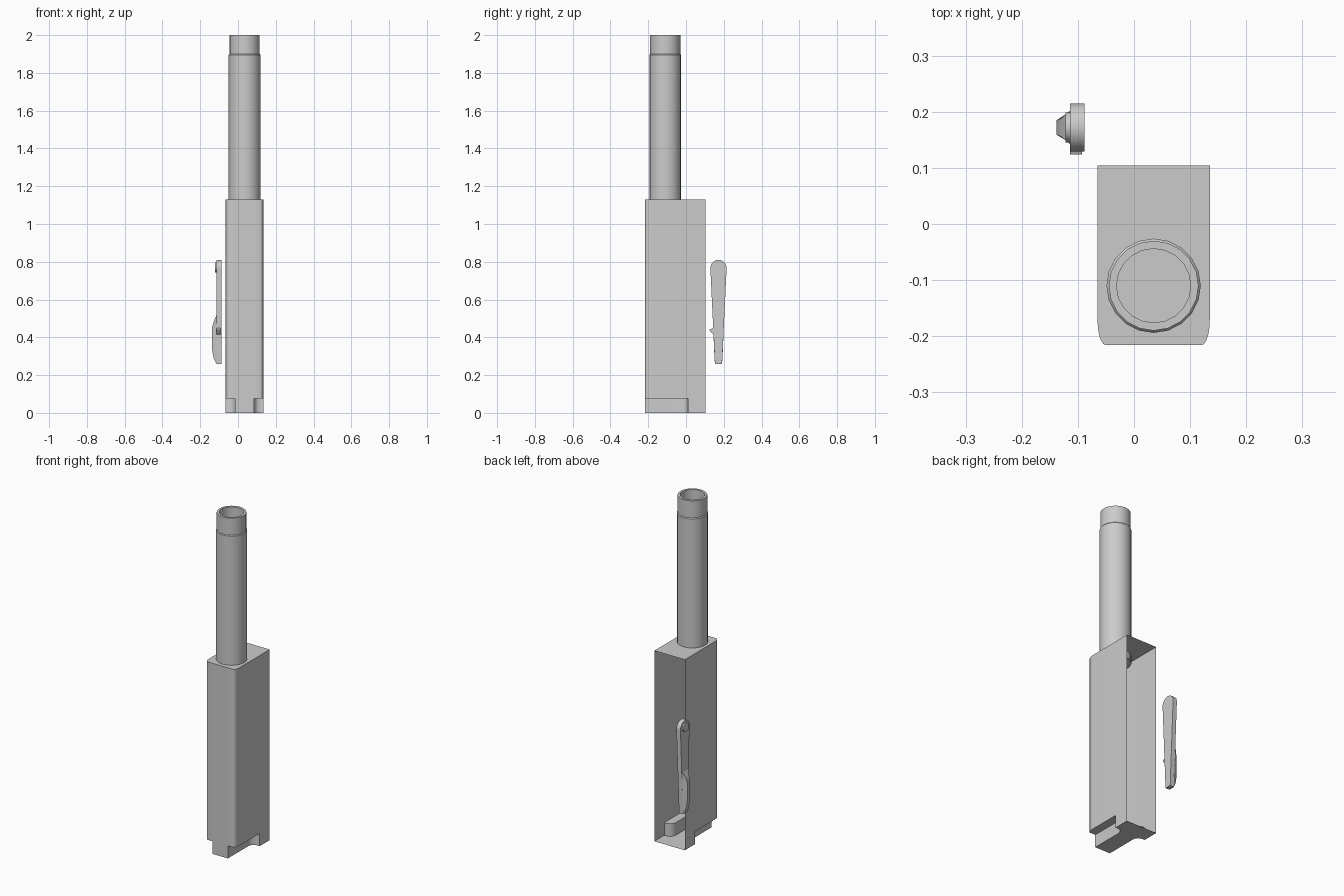
import bpy, bmesh, math

if "Cube" in bpy.data.objects:
    bpy.data.objects.remove(bpy.data.objects["Cube"])

CX = 0.035          # centre line of housing and tube in x


def finish(name, bm, angle=35):
    bmesh.ops.remove_doubles(bm, verts=bm.verts, dist=1e-5)
    bmesh.ops.recalc_face_normals(bm, faces=bm.faces)
    me = bpy.data.meshes.new(name)
    bm.to_mesh(me)
    bm.free()
    ob = bpy.data.objects.new(name, me)
    bpy.context.collection.objects.link(ob)
    bpy.context.view_layer.objects.active = ob
    ob.select_set(True)
    bpy.ops.object.shade_smooth_by_angle(angle=math.radians(angle))
    ob.select_set(False)
    return ob


def face(bm, pts):
    return bm.faces.new([bm.verts.new(p) for p in pts])


def walls(bm, line, z0, z1):
    for (x0, y0), (x1, y1) in zip(line, line[1:]):
        face(bm, [(x0, y0, z0), (x1, y1, z0), (x1, y1, z1), (x0, y0, z1)])


def arc(cx, cy, rx, ry, a0, a1, n):
    angs = [math.radians(a0 + (a1 - a0) * i / n) for i in range(n + 1)]
    return [(cx + rx * math.cos(a), cy + ry * math.sin(a)) for a in angs]


def mirrored(half):
    """Close a right-hand half outline with its mirror, about the centre line."""
    return [(CX + x, y) for x, y in half] + [(CX - x, y) for x, y in reversed(half)]


# Housing: thin shell, open at the back, with notched lower front corners
BACK, FRONT, STEP, TOP = 0.104, -0.216, 0.075, 1.13
side = [(0.1, 0.01)] + arc(0.085, -0.172, 0.015, 0.044, 0, -90, 5) + [(0.05, FRONT)]
notch = [(0.1, 0.01)] + arc(0.085, -0.025, 0.035, 0.035, 90, 180, 5) + [(0.05, FRONT)]
upper = mirrored([(0.1, BACK)] + side)
lower = mirrored([(0.1, BACK)] + notch)
bm = bmesh.new()
walls(bm, upper, STEP, TOP)
walls(bm, lower, 0, STEP)
face(bm, [(x, y, TOP) for x, y in upper])
face(bm, [(x, y, 0) for x, y in lower])
for s in (1, -1):
    face(bm, [(CX + s * x, y, STEP) for x, y in side + notch[-2:0:-1]])
finish("housing", bm)

# Tube: stepped outside, hollow at the top
profile = [(0, 1.09), (0.084, 1.09), (0.084, 1.895), (0.08, 1.9), (0.08, 2.0),
           (0.066, 2.0), (0.066, 1.8), (0, 1.8)]
N = 20
bm = bmesh.new()
for (r0, z0), (r1, z1) in zip(profile, profile[1:]):
    for i in range(N):
        pts = []
        for r, z, k in ((r0, z0, i), (r0, z0, i + 1), (r1, z1, i + 1), (r1, z1, i)):
            a = 2 * math.pi * k / N
            p = (CX + r * math.cos(a), -0.11 + r * math.sin(a), z)
            if p not in pts:
                pts.append(p)
        face(bm, pts)
finish("tube", bm)


def prism(name, outline, x0, x1):
    """Extrude a (y, z) outline along x."""
    bm = bmesh.new()
    face(bm, [(x0, y, z) for y, z in outline])
    face(bm, [(x1, y, z) for y, z in outline])
    for (y0, z0), (y1, z1) in zip(outline, outline[1:] + outline[:1]):
        face(bm, [(x0, y0, z0), (x0, y1, z1), (x1, y1, z1), (x1, y0, z0)])
    return finish(name, bm)


# Lever: tapered plate with a round head, pivot boss and small side catch
LY = 0.172
plate = arc(LY, 0.767, 0.043, 0.043, -5, 185, 12) + [(LY - 0.019, 0.26), (LY + 0.019, 0.26)]
prism("lever_plate", plate, -0.088, -0.114)
prism("lever_pivot", arc(LY, 0.77, 0.027, 0.027, 0, 345, 23), -0.112, -0.122)
prism("lever_catch", [(0.15, 0.452), (0.124, 0.44), (0.129, 0.43), (0.15, 0.412)],
      -0.093, -0.114)

# Lever grip: chamfered ridge, stations are (z, base half width, crest half width, crest x)
stations = [(0.26, 0.019, 0.017, -0.115), (0.29, 0.021, 0.014, -0.129),
            (0.33, 0.023, 0.012, -0.137), (0.45, 0.028, 0.013, -0.138),
            (0.48, 0.029, 0.016, -0.130), (0.515, 0.031, 0.029, -0.115)]
bm = bmesh.new()
rings = [[bm.verts.new(p) for p in ((-0.113, LY - b, z), (x, LY - c, z),
                                    (x, LY + c, z), (-0.113, LY + b, z))]
         for z, b, c, x in stations]
for a, b in zip(rings, rings[1:]):
    for i in range(4):
        j = (i + 1) % 4
        bm.faces.new((a[i], a[j], b[j], b[i]))
bm.faces.new(rings[0])
bm.faces.new(rings[-1])
finish("lever_grip", bm)
